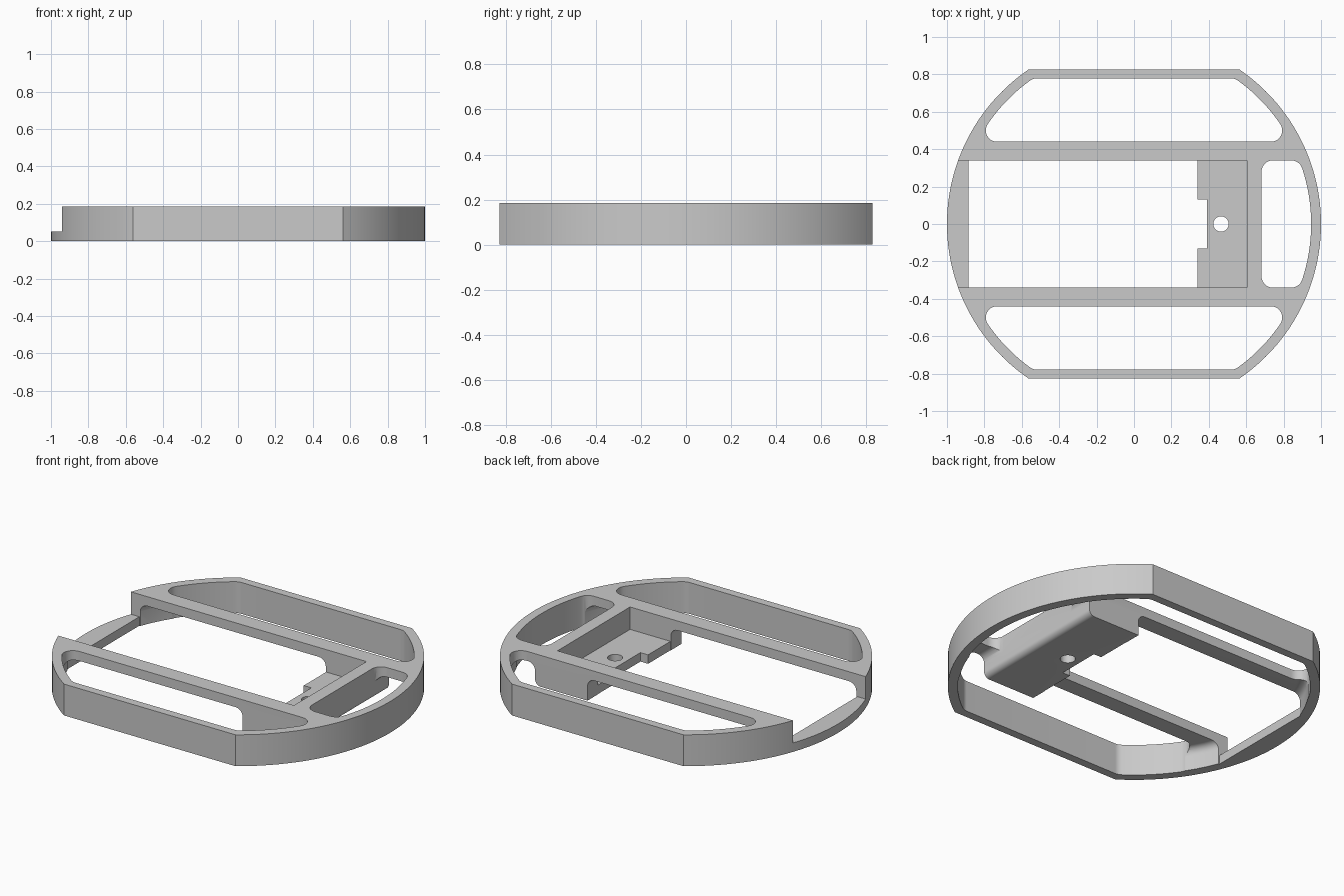
import bpy, bmesh
from math import sin, cos, asin, atan2, sqrt, pi

default = bpy.data.objects.get("Cube")
if default:
    bpy.data.objects.remove(default, do_unlink=True)

# Main dimensions
TOP, BAR_UNDER, FLOOR = 0.186, 0.13, 0.053
OUTER, INNER = 1.0, 0.947
FLAT_OUT, FLAT_IN = 0.827, 0.778
BAR_IN, BAR_OUT = 0.34, 0.44
BOX_X0, BOX_X1, LIP_X = 0.34, 0.682, -0.885
FILLET, ARCH_FILLET = 0.06, 0.045
ARCH_R, ARCH_Y = INNER - 0.004, 0.6


def arc(cx, cy, r, a0, a1, n=8):
    return [(cx + r * cos(a0 + (a1 - a0) * i / n),
             cy + r * sin(a0 + (a1 - a0) * i / n)) for i in range(n + 1)]


def corner_in_ring(cy):
    """Centre x and contact angle of a fillet touching the inner ring."""
    cx = sqrt((INNER - FILLET) ** 2 - cy ** 2)
    return cx, atan2(cy, cx)


def mirror_x(pts):
    return pts + [(-x, y) for x, y in reversed(pts)]


def mirror_y(pts):
    return pts + [(x, -y) for x, y in reversed(pts)]


def loft(name, layers):
    """Closed solid through a stack of equally long 3D outlines."""
    bm = bmesh.new()
    rings = [[bm.verts.new(p) for p in layer] for layer in layers]
    bm.faces.new(rings[0])
    bm.faces.new(rings[-1])
    for low, high in zip(rings, rings[1:]):
        for i in range(len(low)):
            j = (i + 1) % len(low)
            bm.faces.new((low[i], low[j], high[j], high[i]))
    bmesh.ops.recalc_face_normals(bm, faces=bm.faces)
    if bm.calc_volume(signed=True) < 0:
        bmesh.ops.reverse_faces(bm, faces=bm.faces)
    mesh = bpy.data.meshes.new(name)
    bm.to_mesh(mesh)
    bm.free()
    obj = bpy.data.objects.new(name, mesh)
    bpy.context.collection.objects.link(obj)
    return obj


def prism(name, pts, z0, z1):
    return loft(name, [[(x, y, z) for x, y in pts] for z in (z0, z1)])


def block(name, x0, x1, y, z0, z1):
    return prism(name, mirror_y([(x0, y), (x1, y)]), z0, z1)


def arch(name, x0, x1, n=40):
    """Round-topped clearance inside the ring between x0 and x1."""
    def outline(inset, z):
        a, b, r = x0 + inset, x1 - inset, ARCH_R - inset
        xs = [a + (b - a) * i / n for i in range(n + 1)]
        half = [(x, min(ARCH_Y, sqrt(r * r - x * x))) for x in xs]
        return [(x, y, z) for x, y in mirror_y(half)]
    layers = [outline(0, -0.8)]
    for i in range(7):
        t = i / 6 * pi / 2
        layers.append(outline(ARCH_FILLET * (1 - cos(t)),
                              BAR_UNDER - ARCH_FILLET * (1 - sin(t))))
    return loft(name, layers)


# Solid disc with two flat sides
a = asin(FLAT_OUT / OUTER)
frame = prism("frame", arc(0, 0, OUTER, -a, a, 64) + arc(0, 0, OUTER, pi - a, pi + a, 64), 0, TOP)

# Arched clearance below the bars on both sides of the box
cutters = [arch("long_arch", LIP_X + 0.002, BOX_X0 - 0.002),
           arch("short_arch", BOX_X1, ARCH_R - 0.02)]

# Side bays with rounded corners, front and back
low_y, high_y = BAR_OUT + FILLET, FLAT_IN - FILLET
low_x, low_a = corner_in_ring(low_y)
high_x, high_a = corner_in_ring(high_y)
bay = mirror_x(arc(low_x, low_y, FILLET, -pi / 2, low_a)
               + arc(0, 0, INNER, low_a, high_a, 20)[1:-1]
               + arc(high_x, high_y, FILLET, high_a, pi / 2))
cutters.append(prism("back_bay", bay, -1, 1))
cutters.append(prism("front_bay", [(x, -y) for x, y in bay], -1, 1))

# End bay behind the box
cy = BAR_IN - FILLET
cx, ang = corner_in_ring(cy)
half = arc(0, 0, INNER, 0.01, ang, 12)[:-1] + arc(cx, cy, FILLET, ang, pi / 2)
half += arc(BOX_X1 + FILLET, cy, FILLET, pi / 2, pi)
cutters.append(prism("end_bay", mirror_y(half), -1, 1))

# Pocket and end notch, central opening, floor recess and screw hole
cutters.append(block("pocket", -1.2, 0.605, BAR_IN, FLOOR, 1))
cutters.append(block("opening", LIP_X, BOX_X0, BAR_IN, -1, 1))
cutters.append(block("floor_recess", 0.2, 0.39, 0.13, -1, 1))
cutters.append(prism("screw_hole", arc(0.465, 0, 0.041, 0, 2 * pi, 32)[:-1], -1, 1))

# Rounded lower edge of the box
r = 0.035
edge = arc(BOX_X1 - r, r, r, -pi / 2, 0) + [(BOX_X1 + 0.02, r), (BOX_X1 + 0.02, -0.02), (BOX_X1 - r, -0.02)]
cutters.append(loft("box_edge", [[(x, y, z) for x, z in edge] for y in (-0.46, 0.46)]))

for c in cutters:
    c.hide_render = True
    m = frame.modifiers.new(c.name, 'BOOLEAN')
    m.operation, m.solver, m.object = 'DIFFERENCE', 'EXACT', c

# Bake the cuts and drop the cutters
bpy.context.view_layer.update()
deps = bpy.context.evaluated_depsgraph_get()
result = bpy.data.meshes.new_from_object(frame.evaluated_get(deps))
frame.modifiers.clear()
frame.data = result
for c in cutters:
    bpy.data.objects.remove(c, do_unlink=True)

# Single grey finish
grey = bpy.data.materials.new("grey")
grey.use_nodes = True
color = (0.59, 0.59, 0.59, 1)
grey.diffuse_color = color
grey.node_tree.nodes["Principled BSDF"].inputs["Base Color"].default_value = color
frame.data.materials.clear()
frame.data.materials.append(grey)

bpy.ops.object.select_all(action='DESELECT')
frame.select_set(True)
bpy.context.view_layer.objects.active = frame
bpy.ops.object.shade_smooth_by_angle(angle=0.5)
